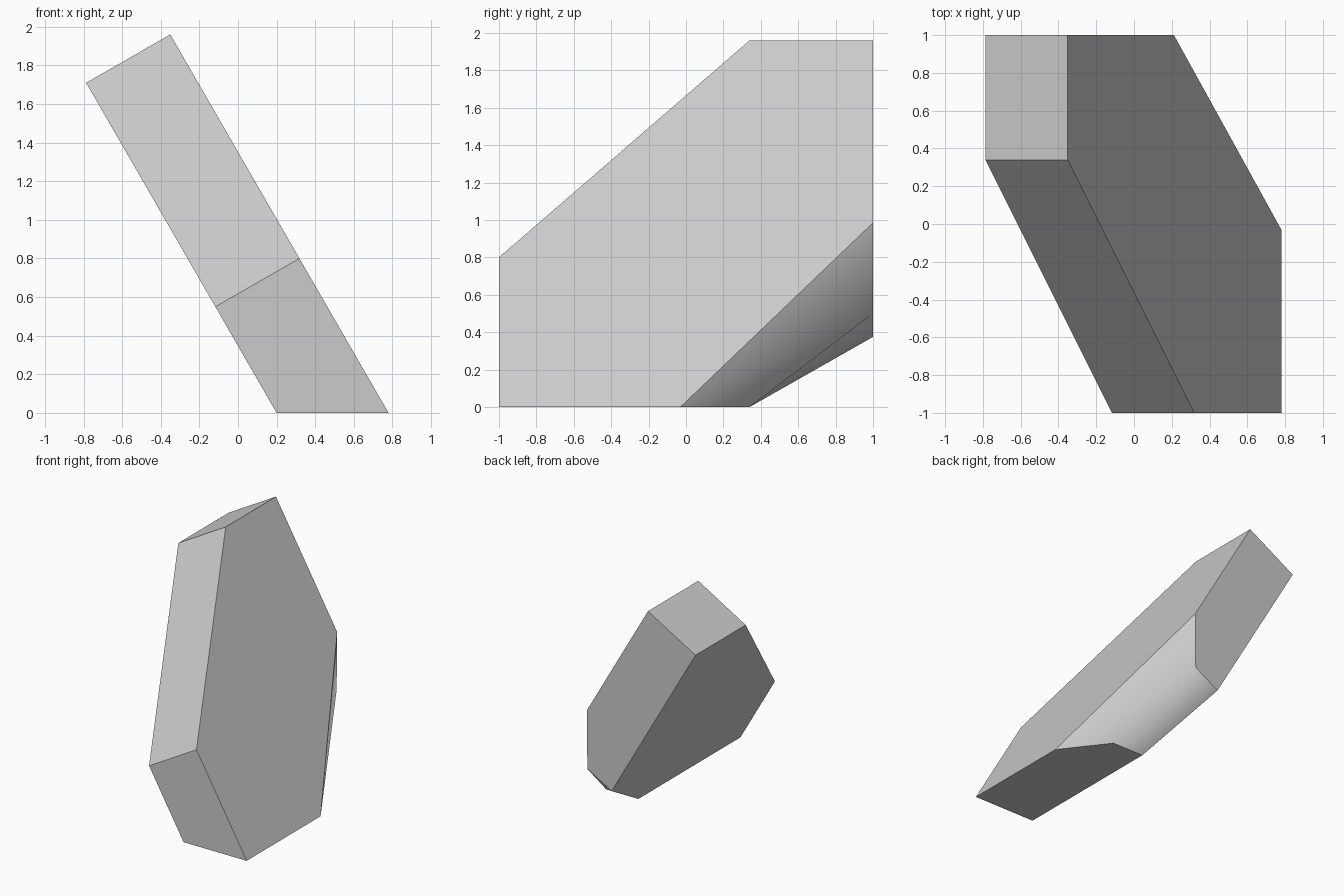
import bpy
import bmesh

if "Cube" in bpy.data.objects:
    bpy.data.objects.remove(bpy.data.objects["Cube"], do_unlink=True)

LEAN = 0.577  # sideways shift per unit of height


def ring(bm, base_x, outline):
    """Vertices of a (y, z) outline laid on a leaning plane."""
    return [bm.verts.new((base_x - LEAN * z, y, z)) for y, z in outline]


# Plain grey stone
stone = bpy.data.materials.new("grey stone")
stone.use_nodes = True
grey = (0.6, 0.6, 0.6, 1)
stone.diffuse_color = grey
stone.node_tree.nodes["Principled BSDF"].inputs["Base Color"].default_value = grey

# Leaning slab: upper and lower outlines, with a fold between them at the back corner
bm = bmesh.new()
upper = ring(bm, 0.78, [(-1, 0), (-1, 0.8), (0.34, 1.96), (1, 1.96), (1, 0.985), (-0.03, 0)])
lower = ring(bm, 0.2, [(-1, 0), (-1, 0.55), (0.34, 1.71), (1, 1.71), (1, 0.375), (0.34, 0)])
fold_top, fold_base = ring(bm, 0.495, [(1, 0.5), (0.34, 0)])

# Broad faces, then the front, slope and top ends
bm.faces.new(upper)
bm.faces.new(lower)
for i in range(3):
    bm.faces.new((upper[i], upper[i + 1], lower[i + 1], lower[i]))

# Back and base
bm.faces.new((upper[3], upper[4], fold_top, lower[4], lower[3]))
bm.faces.new((upper[5], upper[0], lower[0], lower[5], fold_base))

# Softly shaded chipped corner
for corners in ((upper[4], upper[5], fold_top),
                (upper[5], fold_base, fold_top),
                (fold_top, fold_base, lower[5], lower[4])):
    bm.faces.new(corners).smooth = True

bmesh.ops.recalc_face_normals(bm, faces=bm.faces[:])
mesh = bpy.data.meshes.new("leaning_slab")
bm.to_mesh(mesh)
bm.free()
mesh.materials.append(stone)
slab = bpy.data.objects.new("leaning_slab", mesh)
bpy.context.collection.objects.link(slab)
